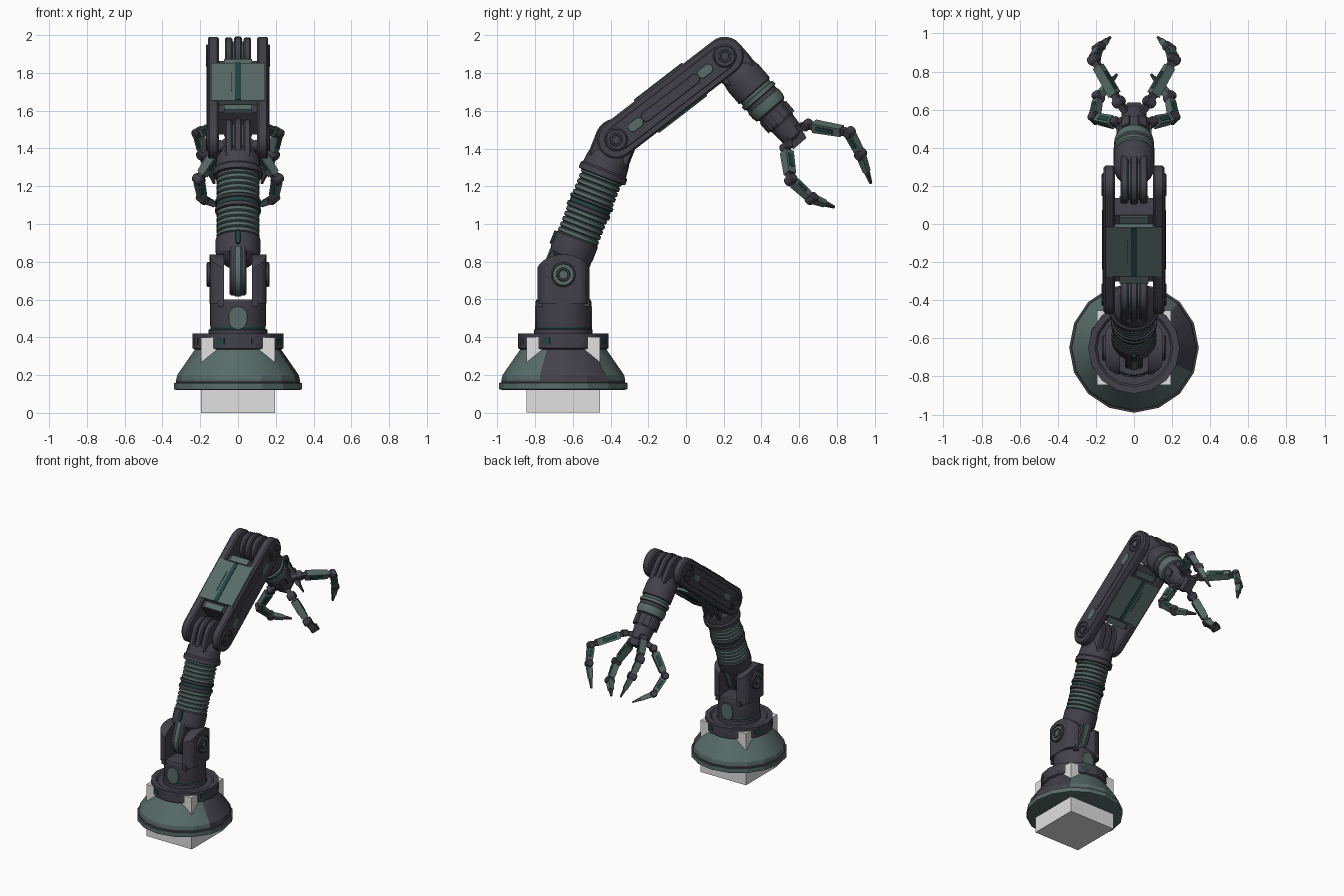
import bpy, bmesh, math
from mathutils import Vector, Matrix

cube = bpy.data.objects.get("Cube")
if cube:
    bpy.data.objects.remove(cube, do_unlink=True)


def material(name, rgb):
    m = bpy.data.materials.new(name)
    m.use_nodes = True
    m.diffuse_color = (*rgb, 1)
    m.node_tree.nodes["Principled BSDF"].inputs["Base Color"].default_value = (*rgb, 1)
    return m


MATS = [material("dark_grey", (0.056, 0.053, 0.068)), material("grey_green", (0.095, 0.15, 0.138)),
        material("deep_teal", (0.015, 0.062, 0.054)), material("pale_grey", (0.75, 0.75, 0.75))]
DARK, GREEN, TEAL, PALE = range(4)
WORLD = Matrix()


def loft(name, rings, mats, M=WORLD, rule=None):
    """Skin closed rings of equal length; mats is one index or one per band."""
    bm = bmesh.new()
    loops = [[bm.verts.new(M @ Vector(p)) for p in ring] for ring in rings]
    bands = mats if isinstance(mats, list) else [mats] * (len(rings) - 1)
    n = len(loops[0])
    for a, b, mat in zip(loops, loops[1:], bands):
        for i in range(n):
            j = (i + 1) % n
            bm.faces.new((a[i], a[j], b[j], b[i])).material_index = mat
    bm.faces.new(loops[0]).material_index = bands[0]
    bm.faces.new(loops[-1]).material_index = bands[-1]
    bmesh.ops.recalc_face_normals(bm, faces=bm.faces)
    for f in bm.faces:
        f.smooth = True
        if rule:
            f.material_index = rule(f)
    for e in bm.edges:
        e.smooth = e.calc_face_angle(3) < math.radians(20)
    mesh = bpy.data.meshes.new(name)
    bm.to_mesh(mesh)
    bm.free()
    for m in MATS:
        mesh.materials.append(m)
    ob = bpy.data.objects.new(name, mesh)
    bpy.context.collection.objects.link(ob)
    return ob


def lathe(name, profile, mats, M=WORLD, segs=24, rule=None):
    turn = [2 * math.pi * i / segs for i in range(segs)]
    return loft(name, [[(r * math.cos(a), r * math.sin(a), z) for a in turn] for r, z in profile],
                mats, M, rule)


def box(name, size, centre, mat, M=WORLD, taper=1.0):
    sx, sy, sz = (s / 2 for s in size)
    rect = [(-sx, -sy), (sx, -sy), (sx, sy), (-sx, sy)]
    return loft(name, [[(x * k, y * k, z) for x, y in rect] for k, z in ((1, -sz), (taper, sz))],
                mat, M @ Matrix.Translation(centre))


def stadium(r, z0, z1, x):
    turn = [math.pi * i / 12 for i in range(13)]
    return ([(x, r * math.cos(a), z1 + r * math.sin(a)) for a in turn] +
            [(x, -r * math.cos(a), z0 - r * math.sin(a)) for a in turn])


def slab(name, r, z0, z1, x0, x1, mat, M, edge=0.008):
    """Round-ended plate across x with softened rims."""
    lo, hi = min(x0, x1), max(x0, x1)
    return loft(name, [stadium(r - edge, z0, z1, lo), stadium(r, z0, z1, lo + edge),
                       stadium(r, z0, z1, hi - edge), stadium(r - edge, z0, z1, hi)], mat, M)


def frame(origin, z, x=(1, 0, 0)):
    z = Vector(z).normalized()
    x = Vector(x).normalized()
    return Matrix.Translation(origin) @ Matrix((x, z.cross(x), z)).transposed().to_4x4()


def hub(name, M, side, x, r=0.062):
    """Layered pivot cap facing outwards along x."""
    H = M @ Matrix.Translation((side * x, 0, 0)) @ Matrix.Rotation(side * math.pi / 2, 4, 'Y')
    prof = [(r, -0.03), (r, 0.006), (r * 0.88, 0.012), (r * 0.84, 0.005), (r * 0.56, 0.005),
            (r * 0.52, 0.012), (r * 0.38, 0.012), (r * 0.34, 0.006), (r * 0.12, 0.006)]
    lathe(name, prof, [DARK, DARK, DARK, GREEN, DARK, DARK, DARK, GREEN], H)


def tongue(name, M, r, z1):
    for i, x in enumerate((-0.05, 0, 0.05)):
        slab(f"{name}_{i}", r if i == 1 else r * 0.95, 0, z1, x - 0.02, x + 0.02, DARK, M)
    slab(name + "_core", r * 0.75, 0, z1, -0.06, 0.06, GREEN, M)


SIDES = (("left", 1), ("right", -1))
BASE = Matrix.Translation((0, -0.65, 0))

# Base: plinth block, faceted skirt with one dark sector, collar
box("plinth", (0.39, 0.39, 0.4), (0, 0, 0.2), PALE, BASE)


def skirt_rule(f):
    c = f.calc_center_median()
    angle = math.degrees(math.atan2(c.y + 0.65, c.x))
    if 0.155 < c.z < 0.172:
        return DARK
    return DARK if c.z > 0.17 and -22.5 < angle < 45 else GREEN


lathe("base_skirt", [(0.32, 0.12), (0.34, 0.125), (0.34, 0.158), (0.328, 0.16), (0.328, 0.172),
                     (0.322, 0.2), (0.225, 0.34), (0.2, 0.345)], GREEN, BASE, 16, skirt_rule)
lathe("collar", [(0.22, 0.33), (0.24, 0.342), (0.24, 0.42), (0.205, 0.42), (0.195, 0.41), (0.15, 0.41)],
      DARK, BASE, 16)
for k in range(8):
    R = BASE @ Matrix.Rotation(math.pi * (k + 0.5) / 4, 4, 'Z')
    box("collar_clip", (0.008, 0.04, 0.035), (0.236, 0, 0.38), TEAL if k % 2 else DARK, R)

# Shoulder yoke: drum, two cheeks, caps and panels
lathe("yoke_drum", [(0.155, 0.405), (0.155, 0.44), (0.146, 0.445), (0.146, 0.455), (0.148, 0.468),
                    (0.148, 0.59), (0.142, 0.6)], [DARK, DARK, TEAL, DARK, DARK, DARK], BASE, 32)
SHOULDER = Matrix.Translation((0, -0.65, 0.732))
for side, s in SIDES:
    rings = []
    for i in range(17):
        y = 0.138 * math.sin(math.pi / 2 * (i / 8 - 1))
        out = s * 0.15 * math.sqrt(1 - (y / 0.145) ** 6)
        top = 0.735 + math.sqrt(max(0.145 ** 2 - y * y, 0)) * 0.72
        rings.append([(s * 0.074, y, 0.58), (out, y, 0.58), (out, y, top), (s * 0.074, y, top)])
    loft(side + "_yoke_cheek", rings, DARK, BASE)
    hub(side + "_shoulder_cap", SHOULDER, s, 0.155, 0.066)
for s in (-1, 1):
    P = BASE @ Matrix.Translation((0, s * 0.147, 0)) @ Matrix.Rotation(math.pi / 2, 4, 'Z')
    slab("yoke_arch_panel", 0.05, 0.49, 0.515, -0.004, 0.004, GREEN, P, 0.002)
    for x in (-1, 1):
        box("yoke_lug", (0.03, 0.03, 0.035), (x * 0.09, s * 0.125, 0.58), DARK, BASE)

# Lower link: tongue, housings and ribbed bellows
LOWER = frame((0, -0.65, 0.732), (0, 0.365, 0.931))
ELBOW_T = 0.768
slab("lower_tongue", 0.11, 0, 0.13, -0.046, 0.046, DARK, LOWER)
slab("lower_tongue_rib", 0.116, 0, 0.1, -0.022, 0.022, GREEN, LOWER)
lathe("lower_housing", [(0.07, 0.06), (0.112, 0.1), (0.118, 0.125), (0.118, 0.2), (0.108, 0.21)], DARK, LOWER)
slab("housing_slot", 0.012, 0.14, 0.19, -0.012, 0.012, TEAL,
     LOWER @ Matrix.Translation((0, -0.117, 0)) @ Matrix.Rotation(math.pi / 2, 4, 'Z'), 0.002)


def bellows(name, z0, z1, count):
    step = (z1 - z0) / count
    prof, mats = [], []
    for i in range(count):
        z = z0 + i * step
        prof += [(0.104, z), (0.114, z + step * 0.2), (0.114, z + step * 0.75), (0.104, z + step * 0.95)]
        mats += [GREEN, GREEN, GREEN, DARK]
    lathe(name, prof, mats[:-1], LOWER)


bellows("lower_bellows", 0.205, 0.355, 5)
lathe("bellows_band", [(0.1, 0.35), (0.121, 0.355), (0.121, 0.375), (0.113, 0.38), (0.113, 0.4),
                       (0.121, 0.405), (0.121, 0.42), (0.1, 0.425)], [DARK] * 3 + [TEAL] + [DARK] * 3, LOWER)
bellows("upper_bellows", 0.42, 0.57, 5)
lathe("elbow_housing", [(0.11, 0.555), (0.132, 0.56), (0.132, 0.59), (0.122, 0.6), (0.115, 0.66), (0.075, 0.72)],
      DARK, LOWER)
tongue("elbow_tongue", LOWER @ Matrix.Translation((0, 0, ELBOW_T)) @ Matrix.Rotation(math.pi, 4, 'X'), 0.112, 0.1)

# Upper arm: round-ended cheeks, core and raised cover plates
UPPER = frame((0, -0.37, 1.447), (0, 0.792, 0.61))
LEN = 0.726
WRIST = UPPER @ Matrix.Translation((0, 0, LEN))
box("arm_core", (0.21, 0.15, 0.44), (0, 0, 0.363), DARK, UPPER)
box("arm_cover", (0.286, 0.214, 0.325), (0, 0, 0.363), GREEN, UPPER)
for s in (-1, 1):
    box("cover_strip", (0.03, 0.006, 0.32), (0, s * 0.108, 0.363), TEAL, UPPER)
    box("cover_groove", (0.006, 0.004, 0.16), (-0.035, s * 0.108, 0.363), DARK, UPPER)
    for z in (0.165, 0.56):
        box("core_bracket", (0.15, 0.02, 0.045), (0, s * 0.08, z), GREEN, UPPER)
for side, s in SIDES:
    slab(side + "_arm_cheek", 0.102, 0, LEN, s * 0.1, s * 0.16, DARK, UPPER, 0.01)
    slab(side + "_cheek_panel", 0.068, 0.02, LEN - 0.02, s * 0.155, s * 0.164, DARK, UPPER, 0.003)
    slab(side + "_cheek_rail", 0.028, 0.2, 0.526, s * 0.16, s * 0.168, DARK, UPPER, 0.003)
    for z in (0.11, 0.575):
        slab(side + "_cheek_window", 0.026, z, z + 0.04, s * 0.16, s * 0.1665, GREEN, UPPER, 0.002)
    hub(side + "_elbow_cap", UPPER, s, 0.158)
    hub(side + "_wrist_cap", WRIST, s, 0.158)

# Forearm: tongue, housing, collars and hand hub
FORE = frame((0, 0.205, 1.888), (0, 0.654, -0.757))
tongue("wrist_tongue", FORE, 0.104, 0.09)
lathe("forearm", [(0.07, 0.06), (0.1, 0.11), (0.108, 0.15), (0.108, 0.24), (0.098, 0.245), (0.098, 0.26),
                  (0.108, 0.265), (0.108, 0.285), (0.099, 0.29), (0.099, 0.31), (0.104, 0.315),
                  (0.104, 0.345), (0.098, 0.37), (0.084, 0.38), (0.084, 0.45), (0.072, 0.47),
                  (0.066, 0.56), (0.04, 0.575)],
      [DARK] * 4 + [GREEN, GREEN, GREEN, DARK, DARK, GREEN, GREEN, GREEN] + [DARK] * 5, FORE)
for k in range(6):
    R = FORE @ Matrix.Rotation(math.pi * k / 3, 4, 'Z')
    box("hand_lug", (0.03, 0.045, 0.07), (0.078, 0, 0.425), DARK, R)
box("palm", (0.09, 0.12, 0.06), (0, 0, 0.58), DARK, FORE, 0.75)


# Fingers: jointed chains, mirrored left and right
def finger(name, points, s):
    pts = [Vector((s * x, y, z)) for x, y, z in points]
    bend = (pts[2] - pts[1]).cross(pts[3] - pts[2])
    for i, (p, q) in enumerate(zip(pts, pts[1:])):
        d = q - p
        n = d.length
        axis = bend - d * (bend.dot(d) / d.dot(d))
        M = frame(p, d, axis)
        if i < 3:
            box(f"{name}_bone_{i}", (0.034, 0.036, n), (0, 0, n / 2), DARK, M)
        if i in (1, 2):
            w = 0.054 if i == 1 else 0.046
            box(f"{name}_shell_{i}", (w, w, n * 0.66), (0, 0, n * 0.5), GREEN, M, 0.88)
            for k in (-1, 1):
                box(f"{name}_inlay_{i}", (0.008, w * 0.5, n * 0.4), (k * w * 0.46, 0, n * 0.46), TEAL, M)
        if i == 3:
            box(name + "_tip", (0.042, 0.04, n * 0.6), (0, 0, n * 0.3), GREEN, M, 0.75)
            box(name + "_claw", (0.024, 0.026, n * 0.45), (0, 0, n * 0.78), DARK, M, 0.45)
        if i:
            J = M @ Matrix.Rotation(math.pi / 2, 4, 'Y')
            lathe(f"{name}_knuckle_{i}", [(0.02, -0.032), (0.026, -0.026), (0.026, 0.026), (0.02, 0.032)],
                  DARK, J, 16)


for side, s in SIDES:
    finger(side + "_upper_finger", [(0.02, 0.56, 1.5), (0.08, 0.64, 1.525), (0.21, 0.865, 1.485),
                                    (0.185, 0.925, 1.37), (0.125, 0.98, 1.215)], s)
    finger(side + "_lower_finger", [(0.02, 0.55, 1.46), (0.09, 0.53, 1.41), (0.208, 0.555, 1.235),
                                    (0.188, 0.665, 1.135), (0.09, 0.785, 1.09)], s)
